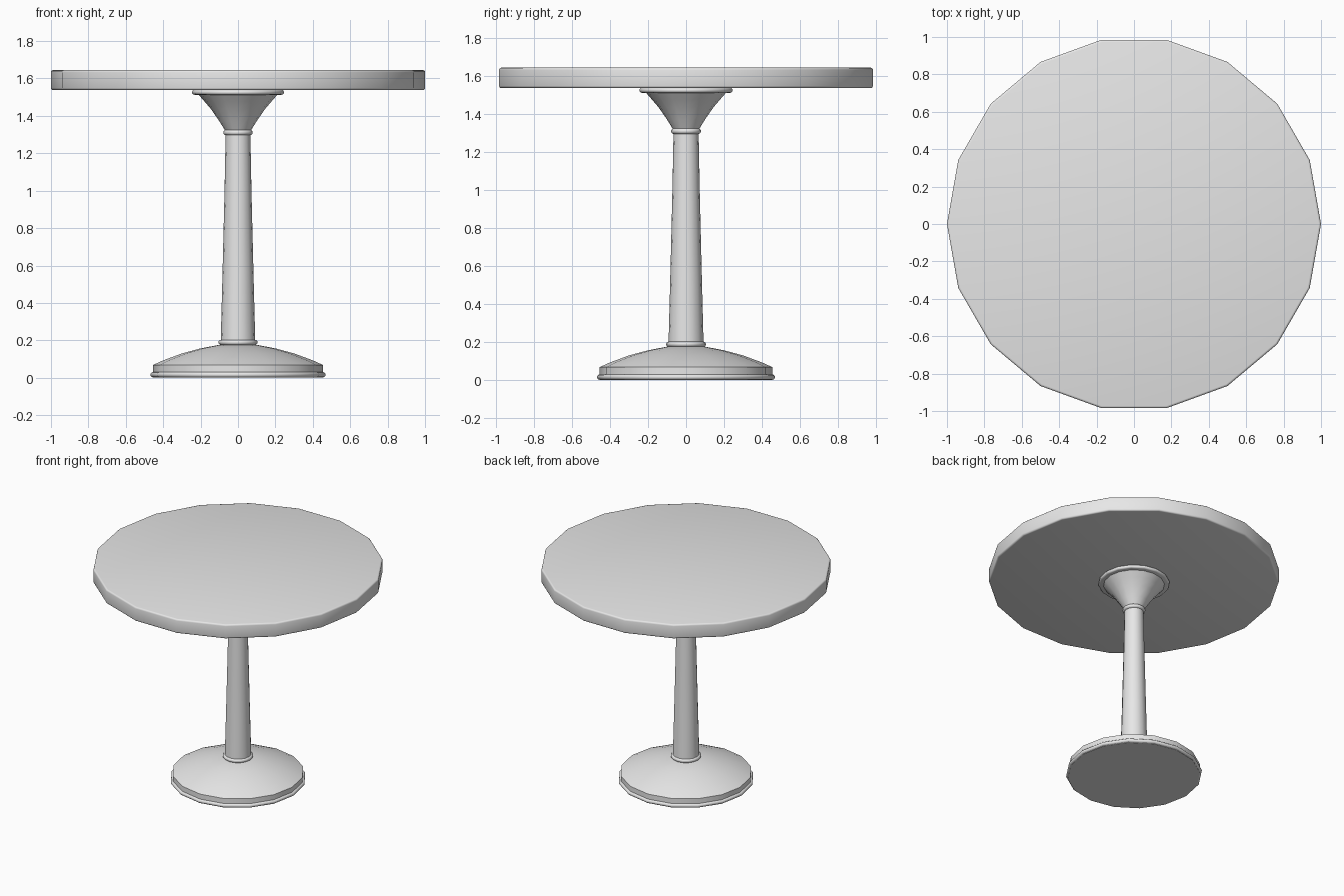
import bpy
import bmesh
from math import cos, sin, pi, radians

cube = bpy.data.objects.get("Cube")
if cube:
    bpy.data.objects.remove(cube, do_unlink=True)

grey = bpy.data.materials.new("light grey")
grey.use_nodes = True
grey.diffuse_color = (0.8, 0.8, 0.8, 1)
grey.node_tree.nodes["Principled BSDF"].inputs["Base Color"].default_value = (0.8, 0.8, 0.8, 1)


def lathe(name, profile, sides, smooth=35):
    """Turn a bottom-to-top (radius, height) profile into a capped solid."""
    bm = bmesh.new()
    rings = [[bm.verts.new((r * cos(2 * pi * i / sides), r * sin(2 * pi * i / sides), z))
              for i in range(sides)] for r, z in profile]
    for low, high in zip(rings, rings[1:]):
        for i in range(sides):
            j = (i + 1) % sides
            bm.faces.new((low[i], low[j], high[j], high[i]))
    bm.faces.new(rings[0][::-1])
    bm.faces.new(rings[-1])
    mesh = bpy.data.meshes.new(name)
    bm.to_mesh(mesh)
    bm.free()
    mesh.materials.append(grey)
    obj = bpy.data.objects.new(name, mesh)
    bpy.context.collection.objects.link(obj)
    bpy.ops.object.select_all(action='DESELECT')
    obj.select_set(True)
    bpy.context.view_layer.objects.active = obj
    bpy.ops.object.shade_smooth_by_angle(angle=radians(smooth))
    return obj


def bead(radius, z, half, steps=6):
    """Half-round moulding profile."""
    return [(radius - half + half * cos(a), z + half * sin(a))
            for a in (pi * (k / steps - 0.5) for k in range(steps + 1))]


# Table top with softly rounded rims
R, LOW, HIGH, B = 1.0, 1.538, 1.645, 0.012
arc = [k * pi / 6 for k in range(4)]
rim = [(R - B + B * sin(a), LOW + B - B * cos(a)) for a in arc]
rim += [(R - B + B * cos(a), HIGH - B + B * sin(a)) for a in arc]
lathe("table_top", rim, 18)

# Domed foot with a rounded lip
lathe("foot_lip", [(0.455, 0.0)] + bead(0.469, 0.016, 0.014), 16, 50)
lathe("foot_dome", [(0.455, 0.02), (0.455, 0.068), (0.4, 0.093), (0.3, 0.13),
                    (0.2, 0.157), (0.1, 0.176)], 16)

# Tapered column with a bead at each end
lathe("column", [(0.093, 0.17), (0.083, 0.55), (0.072, 1.0), (0.066, 1.31)], 16)
lathe("lower_bead", bead(0.105, 0.189, 0.014), 16, 50)
lathe("upper_bead", bead(0.079, 1.311, 0.015), 16, 50)

# Flared support and collar under the top
lathe("flared_support", [(0.068, 1.32), (0.1, 1.372), (0.145, 1.437),
                         (0.18, 1.478), (0.215, 1.518)], 16)
lathe("support_collar", bead(0.246, 1.526, 0.013), 16, 50)
